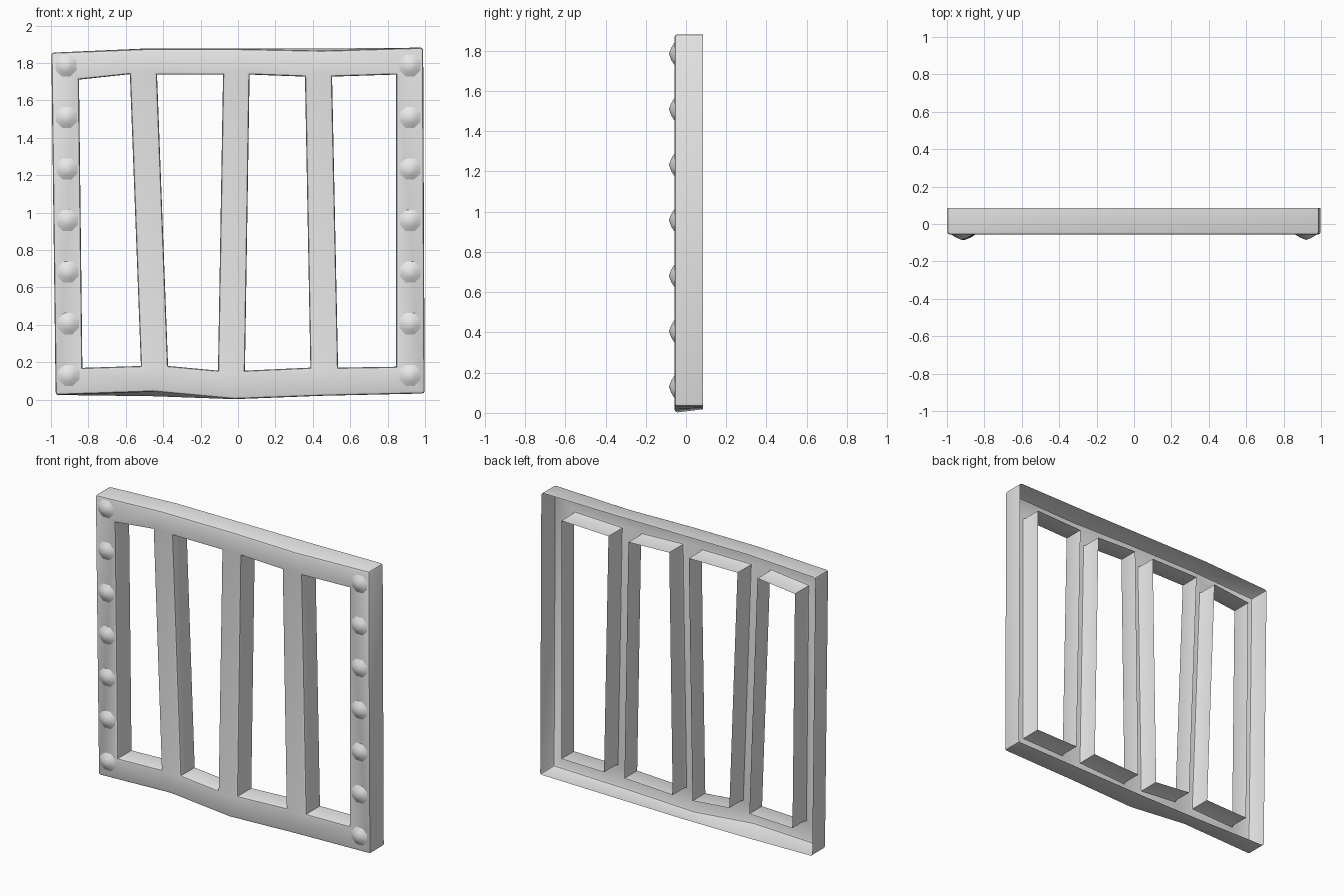
import bpy, bmesh
from math import cos, sin, pi, radians
from mathutils import Vector

if "Cube" in bpy.data.objects:
    bpy.data.objects.remove(bpy.data.objects["Cube"], do_unlink=True)

FRONT, BACK, TIP = -0.057, 0.085, -0.085

grey = bpy.data.materials.new("plain grey")
grey.use_nodes = True
grey.diffuse_color = (0.8, 0.8, 0.8, 1)
grey.node_tree.nodes["Principled BSDF"].inputs["Base Color"].default_value = (0.8, 0.8, 0.8, 1)


def finish(bm, name):
    mesh = bpy.data.meshes.new(name)
    bm.to_mesh(mesh)
    bm.free()
    obj = bpy.data.objects.new(name, mesh)
    bpy.context.collection.objects.link(obj)
    mesh.materials.append(grey)
    bpy.ops.object.select_all(action="DESELECT")
    obj.select_set(True)
    bpy.context.view_layer.objects.active = obj
    bpy.ops.object.shade_smooth_by_angle(angle=radians(40))
    return obj


# Outer outline as (x, front z, back z); the edges wobble in front, straight behind
outline = [(-0.998, 1.855, 1.855), (-0.5, 1.875, 1.877), (0.0, 1.875, 1.877),
           (0.45, 1.866, 1.877), (0.99, 1.882, 1.882), (0.998, 0.033, 0.033),
           (0.45, 0.02, 0.025), (-0.02, 0.003, 0.018), (-0.45, 0.043, 0.018),
           (-0.975, 0.025, 0.025)]
corners = (0, 4, 5, 9)
windows = [
    [(-0.85, 1.711), (-0.578, 1.74), (-0.519, 0.18), (-0.832, 0.17)],
    [(-0.433, 1.738), (-0.08, 1.738), (-0.107, 0.155), (-0.374, 0.18)],
    [(0.062, 1.738), (0.358, 1.727), (0.387, 0.171), (0.037, 0.155)],
    [(0.503, 1.727), (0.845, 1.738), (0.845, 0.176), (0.535, 0.171)],
]

# Frame: pierced front sheet with open-backed walls around every outline
bm = bmesh.new()
loops = [outline] + [[(x, z, z) for x, z in w] for w in windows]
rims, corner_pairs = [], []
front_rings = []
for points in loops:
    ring = [bm.verts.new((x, FRONT, z)) for x, z, _ in points]
    front_rings.append(ring)
    rims += [bm.edges.new((v, ring[i - 1])) for i, v in enumerate(ring)]
bmesh.ops.triangle_fill(bm, edges=rims, use_beauty=True, normal=Vector((0, -1, 0)))
for n, (points, ring) in enumerate(zip(loops, front_rings)):
    rear = [bm.verts.new((x, BACK, z)) for x, _, z in points]
    for i in range(len(ring)):
        bm.faces.new((ring[i - 1], ring[i], rear[i], rear[i - 1]))
    if n == 0:
        corner_pairs = [bm.edges.get((ring[i], rear[i])) for i in corners]
bmesh.ops.recalc_face_normals(bm, faces=bm.faces)
sheet = max(bm.faces, key=lambda f: -f.normal.y if f.normal.y < 0 else f.normal.y)
if sheet.normal.y > 0:
    bmesh.ops.reverse_faces(bm, faces=bm.faces)
bmesh.ops.bevel(bm, geom=rims + corner_pairs, offset=0.014, segments=2,
                profile=0.5, affect="EDGES", clamp_overlap=True)
finish(bm, "frame")


# Rivets: shallow eight-sided studs down both sides
def rivet_column(name, x_low, x_high):
    bm = bmesh.new()
    for k in range(7):
        t = k / 6
        x, z = x_low + (x_high - x_low) * t, 0.13 + 1.655 * t
        rings = [[bm.verts.new((x + r * cos(a), y, z + r * sin(a)))
                  for a in [2 * pi * (i + 0.5) / 8 for i in range(8)]]
                 for r, y in ((0.061, FRONT), (0.034, -0.073))]
        tip = bm.verts.new((x, TIP, z))
        low, high = rings
        for i in range(8):
            bm.faces.new((low[i - 1], low[i], high[i], high[i - 1]))
            bm.faces.new((high[i - 1], high[i], tip))
    bmesh.ops.recalc_face_normals(bm, faces=bm.faces)
    if sum(f.normal.y for f in bm.faces) > 0:
        bmesh.ops.reverse_faces(bm, faces=bm.faces)
    finish(bm, name)


rivet_column("right_rivets", -0.905, -0.92)
rivet_column("left_rivets", 0.92, 0.92)
